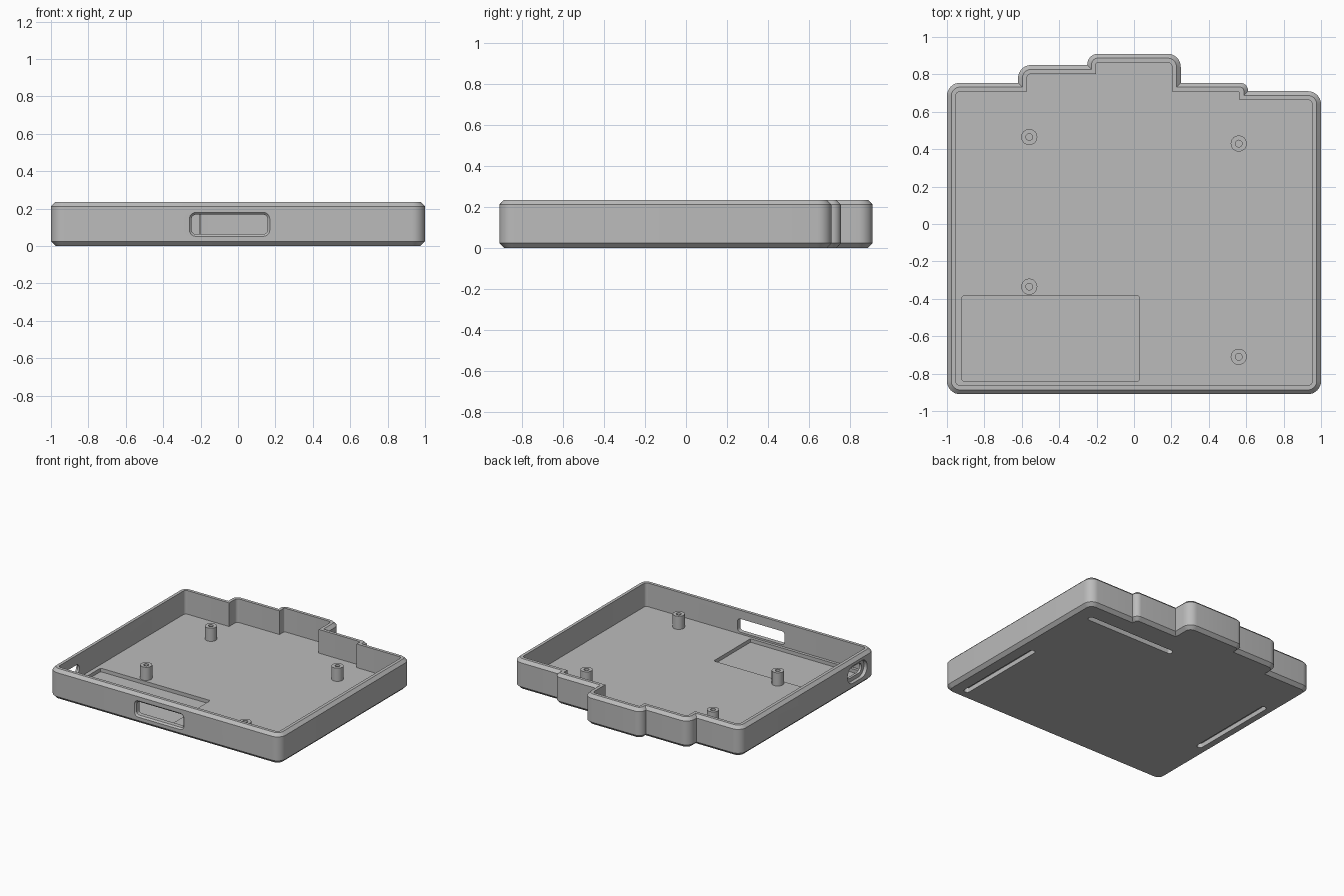
import bpy, bmesh, math
from mathutils import Vector

if "Cube" in bpy.data.objects:
    bpy.data.objects.remove(bpy.data.objects["Cube"])

grey = bpy.data.materials.new("plain_grey")
grey.diffuse_color = (0.5, 0.5, 0.5, 1)
grey.use_nodes = True
grey.node_tree.nodes["Principled BSDF"].inputs["Base Color"].default_value = grey.diffuse_color


def outline(pts, radius, inset=0.0, seg=8):
    """Inset a counter-clockwise outline and round its convex corners."""
    pts = [Vector(p) for p in pts]
    n, out = len(pts), []
    for i, p in enumerate(pts):
        a, b = p - pts[i - 1], pts[(i + 1) % n] - p
        r = min(radius, a.length * 0.95, b.length * 0.95)
        d1, d2 = a.normalized(), b.normalized()
        corner = p + (d2 - d1) * inset * (1 if d1.cross(d2) > 0 else -1)
        if d1.cross(d2) < 0:          # inner corners stay sharp
            out.append(corner)
            continue
        r = max(r - inset, 0.01)
        centre = corner + (d2 - d1) * r
        for k in range(seg + 1):
            t = math.pi / 2 * k / seg
            out.append(centre - d2 * r * math.cos(t) + d1 * r * math.sin(t))
    return out


def rect(x0, x1, y0, y1):
    return [(x0, y0), (x1, y0), (x1, y1), (x0, y1)]


def skin(name, loops):
    """Bridge equal-sized loops of 3D points and close both ends."""
    bm = bmesh.new()
    rings = [[bm.verts.new(p) for p in loop] for loop in loops]
    n = len(rings[0])
    for lo, hi in zip(rings, rings[1:]):
        for i in range(n):
            j = (i + 1) % n
            bm.faces.new((lo[i], lo[j], hi[j], hi[i]))
    bm.faces.new(rings[0][::-1])
    bm.faces.new(rings[-1])
    bmesh.ops.recalc_face_normals(bm, faces=bm.faces)
    mesh = bpy.data.meshes.new(name)
    bm.to_mesh(mesh)
    bm.free()
    mesh.materials.append(grey)
    ob = bpy.data.objects.new(name, mesh)
    bpy.context.collection.objects.link(ob)
    return ob


def at_z(loop, z):
    return [(p.x, p.y, z) for p in loop]


def at_y(loop, y):
    return [(p.x, y, p.y) for p in loop]


def at_x(loop, x):
    return [(x, p.x, p.y) for p in loop]


def smooth(ob):
    bpy.ops.object.select_all(action='DESELECT')
    ob.select_set(True)
    bpy.context.view_layer.objects.active = ob
    bpy.ops.object.shade_smooth_by_angle(angle=math.radians(30))


# Tray with stepped rear edge, chamfered outside top and bottom
FLOOR = 0.05
plan = [(-1, -0.91), (1, -0.91), (1, 0.71), (0.61, 0.71), (0.61, 0.755),
        (0.25, 0.755), (0.25, 0.91), (-0.25, 0.91), (-0.25, 0.85),
        (-0.62, 0.85), (-0.62, 0.755), (-1, 0.755)]
section = [(0.025, 0), (0, 0.025), (0, 0.212), (0.023, 0.235),
           (0.047, 0.235), (0.047, FLOOR)]
tray = skin("tray", [at_z(outline(plan, 0.07, d), z) for d, z in section])

cutters = []

# Shallow battery recess in the floor
pocket = outline(rect(-0.92, 0.03, -0.84, -0.385), 0.01, seg=2)
cutters.append(skin("recess_cutter", [at_z(pocket, 0.022), at_z(pocket, 0.1)]))

# Foot strip grooves underneath
for x0, x1, y0, y1 in [(0.845, 0.89, -0.83, -0.07), (0.1, 0.87, 0.515, 0.56),
                       (-0.925, -0.88, -0.37, 0.37)]:
    strip = outline(rect(x0, x1, y0, y1), 0.0224)
    cutters.append(skin("groove_cutter", [at_z(strip, -0.05), at_z(strip, 0.035)]))

# Front window with chamfered outer edge
win = rect(-0.26, 0.17, 0.052, 0.18)
cutters.append(skin("window_cutter", [
    at_y(outline(win, 0.035, d), y)
    for d, y in [(-0.01, -0.92), (0, -0.91), (0.012, -0.898), (0.012, -0.82)]]))

# Side port: wide outer recess, narrower through hole
port = rect(-0.81, -0.57, 0.055, 0.19)
cutters.append(skin("port_cutter", [
    at_x(outline(port, 0.064, d), x)
    for d, x in [(0, -1.05), (0, -0.972), (0.03, -0.972), (0.03, -0.9)]]))

for cutter in cutters:
    cutter.hide_render = True
    mod = tray.modifiers.new("cut", 'BOOLEAN')
    mod.operation, mod.solver, mod.object = 'DIFFERENCE', 'EXACT', cutter
    bpy.context.view_layer.objects.active = tray
    bpy.ops.object.modifier_apply(modifier=mod.name)
for cutter in cutters:
    bpy.data.objects.remove(cutter)
smooth(tray)


# Screw posts with blind holes
def circle(r, seg=32):
    return [Vector((r * math.cos(2 * math.pi * k / seg),
                    r * math.sin(2 * math.pi * k / seg))) for k in range(seg)]


for x, y in [(-0.56, 0.465), (0.56, 0.43), (-0.56, -0.335), (0.56, -0.71)]:
    post = skin("screw_post", [at_z(circle(r), z) for r, z in
                               [(0.043, FLOOR - 0.005), (0.043, 0.153),
                                (0.018, 0.153), (0.018, FLOOR + 0.005)]])
    post.location = (x, y, 0)
    smooth(post)
